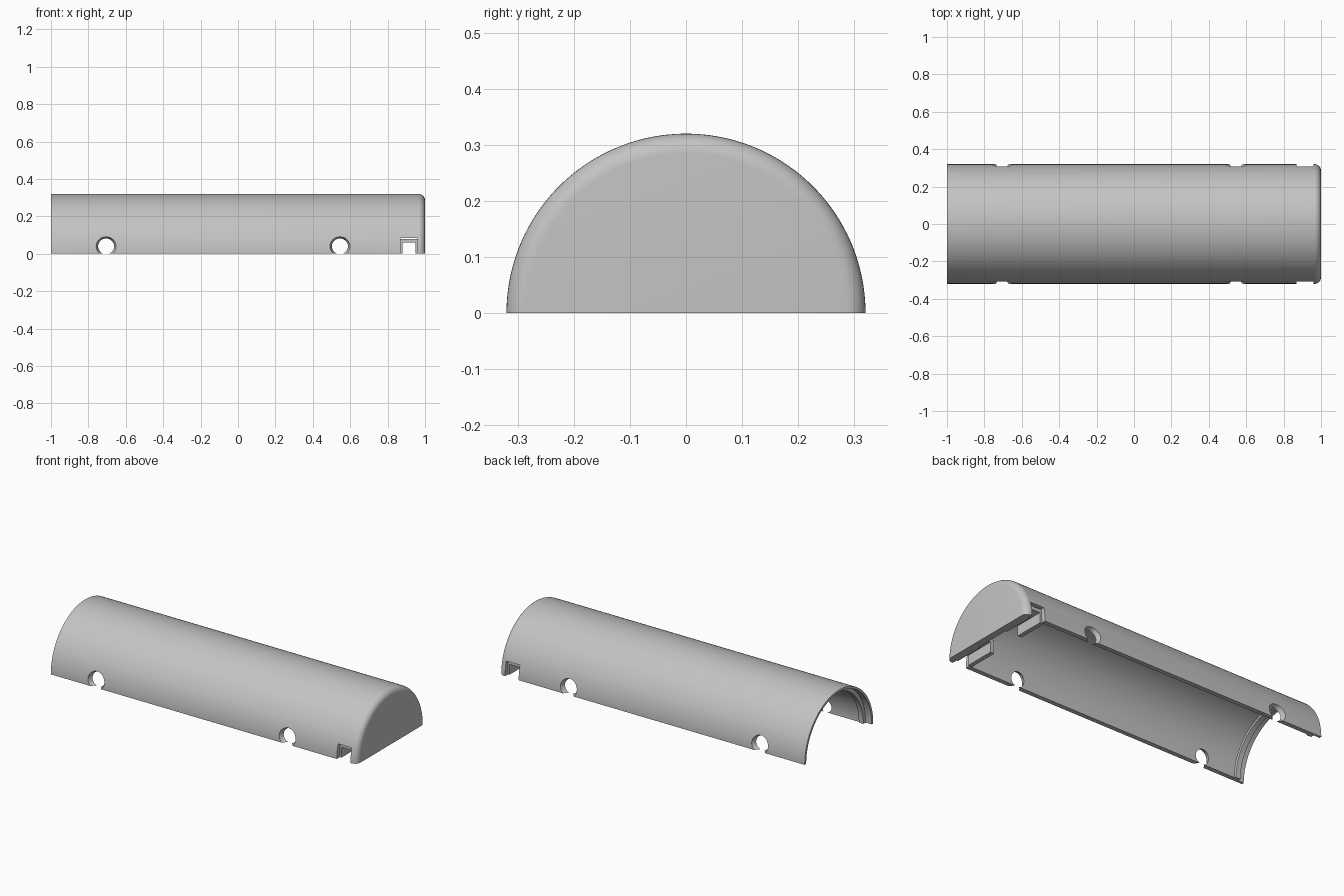
import bpy, bmesh, math
from mathutils import Matrix, Vector

cube = bpy.data.objects.get("Cube")
if cube:
    bpy.data.objects.remove(cube, do_unlink=True)

grey = bpy.data.materials.new("light grey plastic")
grey.use_nodes = True
COLOUR = (0.55, 0.55, 0.55, 1)
grey.diffuse_color = COLOUR
grey.node_tree.nodes["Principled BSDF"].inputs["Base Color"].default_value = COLOUR

R, INNER, CAP_X, FILLET = 0.32, 0.293, 0.96, 0.035


def make_object(name, bm):
    bmesh.ops.recalc_face_normals(bm, faces=bm.faces[:])
    mesh = bpy.data.meshes.new(name)
    bm.to_mesh(mesh)
    bm.free()
    mesh.materials.append(grey)
    obj = bpy.data.objects.new(name, mesh)
    bpy.context.collection.objects.link(obj)
    return obj


def add_box(bm, low, high):
    low, high = Vector(low), Vector(high)
    matrix = Matrix.Translation((low + high) / 2) @ Matrix.Diagonal((*(high - low), 1))
    bmesh.ops.create_cube(bm, size=1, matrix=matrix)


def cut(target, bm):
    cutter = make_object("cutter", bm)
    cutter.hide_render = True
    mod = target.modifiers.new("cut", 'BOOLEAN')
    mod.operation, mod.solver, mod.object = 'DIFFERENCE', 'EXACT', cutter
    bpy.context.view_layer.objects.active = target
    bpy.ops.object.modifier_apply(modifier=mod.name)
    bpy.data.objects.remove(cutter, do_unlink=True)


# Half-round shell: wall section with stepped open lip, rounded closed end
profile = [(-1, 0.306), (-1, R)]
for i in range(9):
    a = math.pi / 2 * (1 - i / 8)
    profile.append((1 - FILLET + FILLET * math.cos(a), R - FILLET + FILLET * math.sin(a)))
profile += [(1, 0), (CAP_X, 0), (CAP_X, INNER), (-0.925, INNER),
            (-0.93, 0.285), (-0.96, 0.285), (-0.96, 0.306)]

bm = bmesh.new()
section = bm.faces.new([bm.verts.new((x, r, 0)) for x, r in profile])
start = section.copy()
bmesh.ops.spin(bm, geom=[section, *section.edges, *section.verts], cent=(0, 0, 0),
               axis=(1, 0, 0), angle=math.pi, steps=96, use_duplicate=False)
bmesh.ops.remove_doubles(bm, verts=bm.verts[:], dist=1e-5)
bmesh.ops.dissolve_degenerate(bm, edges=bm.edges[:], dist=1e-6)
# Keep the section closed at both rims
if any(e.is_boundary for e in bm.edges):
    bmesh.ops.holes_fill(bm, edges=[e for e in bm.edges if e.is_boundary], sides=0)
shell = make_object("half_round_shell", bm)

# Flared cable holes and end notches on both sides
for side in (-1, 1):
    for x in (-0.705, 0.545):
        bm = bmesh.new()
        matrix = (Matrix.Translation((x, side * 0.305, 0.042))
                  @ Matrix.Rotation(-side * math.pi / 2, 4, 'X'))
        bmesh.ops.create_cone(bm, cap_ends=True, segments=40, radius1=0.035,
                              radius2=0.062, depth=0.07, matrix=matrix)
        cut(shell, bm)
    bm = bmesh.new()
    ys = sorted((side * 0.25, side * 0.4))
    add_box(bm, (0.87, ys[0], -0.1), (0.959, ys[1], 0.085))
    cut(shell, bm)

# Inner brackets framing the notch channel
for side, name in ((1, "back_bracket"), (-1, "front_bracket")):
    bm = bmesh.new()
    ys = sorted((side * 0.11, side * 0.29))
    add_box(bm, (0.855, ys[0], 0), (0.88, ys[1], 0.06))
    add_box(bm, (0.95, ys[0], 0), (0.965, ys[1], 0.06))
    add_box(bm, (0.855, ys[0], 0.06), (0.965, ys[1], 0.08))
    make_object(name, bm)

# Smooth the curved wall, keep edges crisp
bpy.ops.object.select_all(action='DESELECT')
shell.select_set(True)
bpy.context.view_layer.objects.active = shell
bpy.ops.object.shade_smooth_by_angle(angle=math.radians(30))
